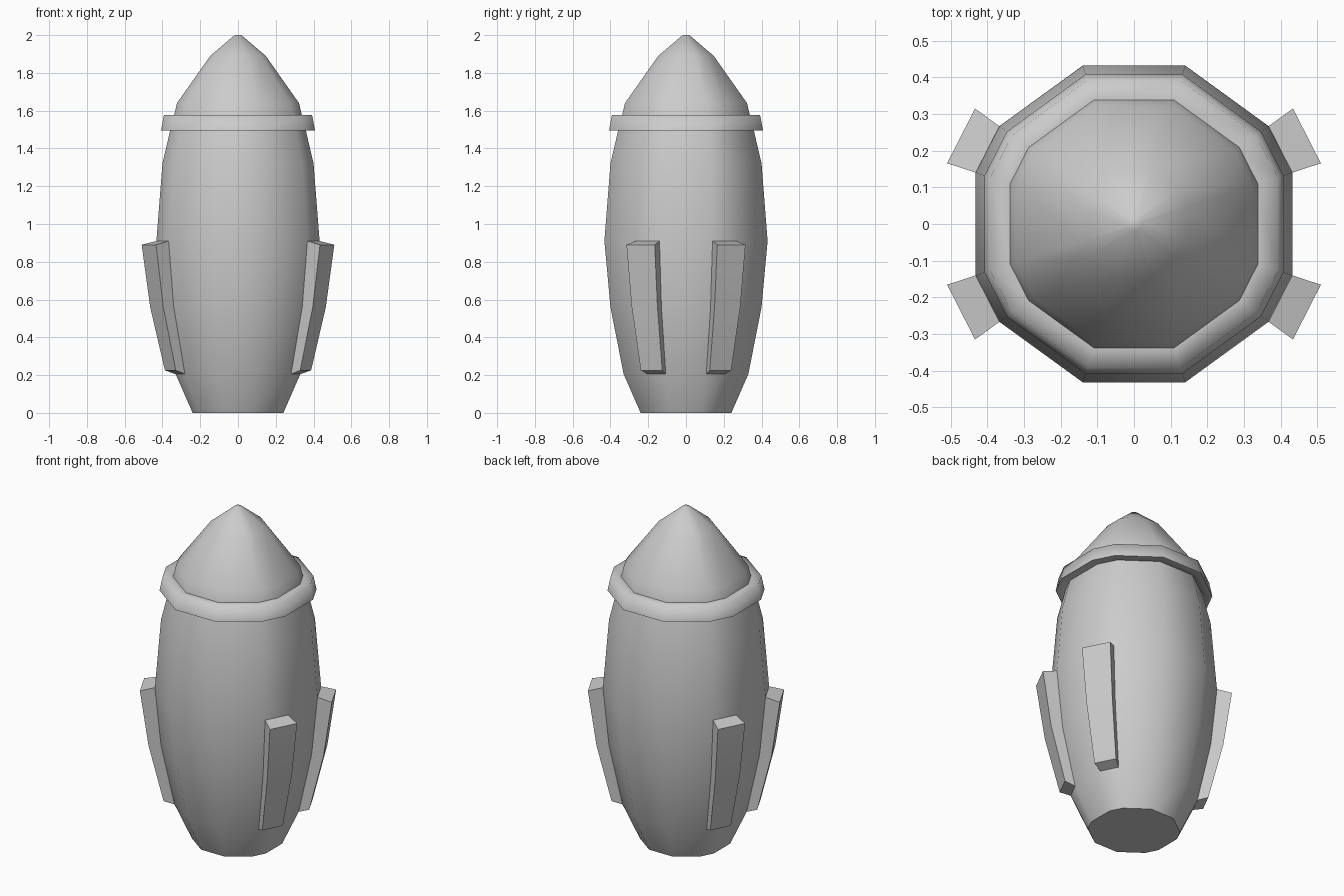
import bpy, bmesh, math

if "Cube" in bpy.data.objects:
    bpy.data.objects.remove(bpy.data.objects["Cube"])

# Cross-section angles: long sides alternate with short fin-bearing facets
ANGLES = sorted([18, 36, 72, 108, 144, 162, 198, 216, 252, 288, 324, 342])
FLAT = math.cos(math.radians(18))      # half-width of a flat side / corner radius


def point(half_width, z, angle):
    r = half_width / FLAT
    a = math.radians(angle)
    return (r * math.cos(a), r * math.sin(a), z)


def finish(name, bm, smooth_angle):
    bmesh.ops.recalc_face_normals(bm, faces=bm.faces)
    mesh = bpy.data.meshes.new(name)
    bm.to_mesh(mesh)
    bm.free()
    ob = bpy.data.objects.new(name, mesh)
    bpy.context.collection.objects.link(ob)
    bpy.ops.object.select_all(action='DESELECT')
    bpy.context.view_layer.objects.active = ob
    ob.select_set(True)
    bpy.ops.object.shade_smooth_by_angle(angle=math.radians(smooth_angle))
    return ob


def lathe(name, profile, cap_bottom=False, cap_top=False, closed=False, smooth=45):
    bm = bmesh.new()
    rings = [[bm.verts.new(point(w, z, a)) for a in ANGLES] for w, z in profile]
    n = len(ANGLES)
    pairs = list(zip(rings, rings[1:]))
    if closed:
        pairs.append((rings[-1], rings[0]))
    for lo, hi in pairs:
        for i in range(n):
            j = (i + 1) % n
            bm.faces.new((lo[i], lo[j], hi[j], hi[i]))
    if cap_bottom:
        bm.faces.new(rings[0][::-1])
    if cap_top:
        bm.faces.new(rings[-1])
    return finish(name, bm, smooth)


# Barrel body, collar and pointed nose
lathe("body", [(0.24, 0), (0.33, 0.205), (0.40, 0.56), (0.432, 0.91),
               (0.40, 1.32), (0.358, 1.50)], cap_bottom=True)
lathe("collar", [(0.355, 1.495), (0.408, 1.495), (0.392, 1.577), (0.335, 1.577)],
      closed=True, smooth=80)
lathe("nose", [(0.338, 1.577), (0.323, 1.64), (0.147, 1.89), (0.018, 2.0)],
      cap_top=True)


# Four curved fins raised from the short facets
def fin(name, a0, a1):
    inner = [(0.33, 0.205), (0.40, 0.56), (0.432, 0.91)]
    outer = [(0.387, 0.225), (0.465, 0.56), (0.51, 0.89)]
    bm = bmesh.new()
    rows = [[bm.verts.new(point(*i, a0)), bm.verts.new(point(*i, a1)),
             bm.verts.new(point(*o, a1)), bm.verts.new(point(*o, a0))]
            for i, o in zip(inner, outer)]
    for lo, hi in zip(rows, rows[1:]):
        for k in (1, 2, 3):            # open where the fin meets the body
            m = (k + 1) % 4
            bm.faces.new((lo[k], lo[m], hi[m], hi[k]))
    bm.faces.new(rows[0])
    bm.faces.new(rows[-1])
    finish(name, bm, 30)


fin("fin_back_right", 18, 36)
fin("fin_back_left", 144, 162)
fin("fin_front_left", 198, 216)
fin("fin_front_right", 324, 342)
